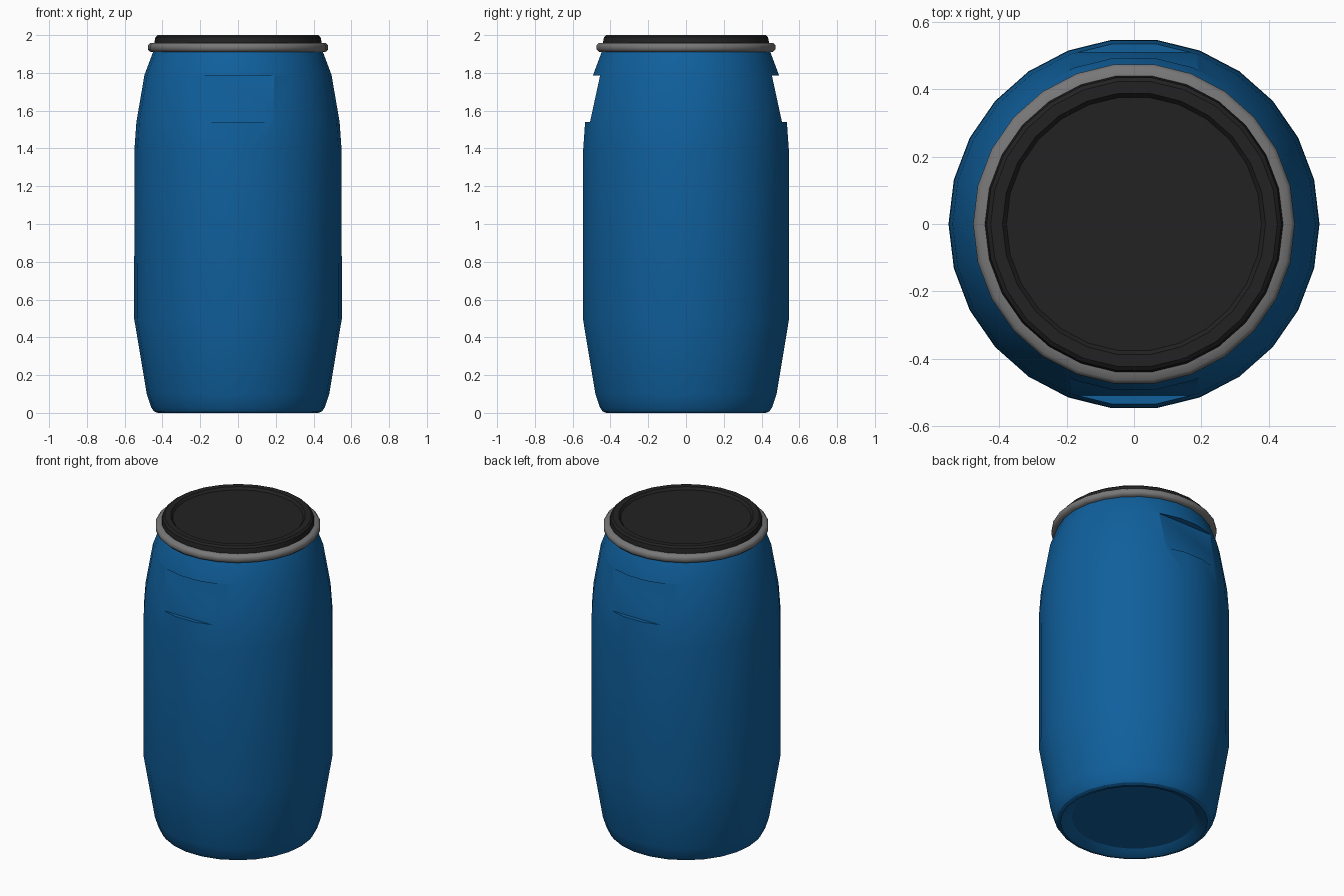
import bpy, bmesh, math

if "Cube" in bpy.data.objects:
    bpy.data.objects.remove(bpy.data.objects["Cube"])

SIDES = 26


def material(name, rgb):
    m = bpy.data.materials.new(name)
    m.diffuse_color = (*rgb, 1)
    m.use_nodes = True
    m.node_tree.nodes["Principled BSDF"].inputs["Base Color"].default_value = m.diffuse_color
    return m


blue = material("blue plastic", (0.005, 0.116, 0.335))
black = material("black plastic", (0.016, 0.016, 0.016))
grey = material("grey metal", (0.19, 0.185, 0.185))


def finish(name, bm, mat):
    bmesh.ops.recalc_face_normals(bm, faces=bm.faces)
    me = bpy.data.meshes.new(name)
    bm.to_mesh(me)
    bm.free()
    me.materials.append(mat)
    ob = bpy.data.objects.new(name, me)
    bpy.context.collection.objects.link(ob)
    return ob


def lathe(name, profile, mat, closed=False):
    """Spin (radius, z) points round z; open ends are capped."""
    bm = bmesh.new()
    rings = []
    for r, z in profile:
        rings.append([bm.verts.new((r * math.cos(i * math.tau / SIDES),
                                    r * math.sin(i * math.tau / SIDES), z))
                      for i in range(SIDES)])
    pairs = list(zip(rings, rings[1:]))
    if closed:
        pairs.append((rings[-1], rings[0]))
    else:
        bm.faces.new(rings[0])
        bm.faces.new(rings[-1])
    for a, b in pairs:
        for i in range(SIDES):
            j = (i + 1) % SIDES
            bm.faces.new((a[i], a[j], b[j], b[i]))
    return finish(name, bm, mat)


def smooth(ob, angle):
    bpy.ops.object.select_all(action='DESELECT')
    ob.select_set(True)
    bpy.context.view_layer.objects.active = ob
    bpy.ops.object.shade_smooth_by_angle(angle=math.radians(angle))


# Barrel body with a slightly dished base
body = lathe("barrel_body", [
    (0.36, 0.03), (0.40, 0.006), (0.425, 0.0), (0.445, 0.008), (0.46, 0.03),
    (0.483, 0.1), (0.55, 0.5), (0.548, 1.4), (0.538, 1.54), (0.495, 1.79),
    (0.45, 1.91), (0.44, 1.93)], blue)

# Hand grip pockets cut into front and back
for side, label in ((-1, "front"), (1, "back")):
    bm = bmesh.new()
    section = [(0.508, 1.54), (0.455, 1.785), (0.7, 1.785), (0.7, 1.54)]
    ends = [[bm.verts.new((x, side * y, z)) for y, z in section]
            for x in (-0.195, 0.195)]
    for e in ends:
        bm.faces.new(e)
    for i in range(4):
        j = (i + 1) % 4
        bm.faces.new((ends[0][i], ends[0][j], ends[1][j], ends[1][i]))
    cutter = finish(label + "_grip_cutter", bm, blue)
    cutter.hide_render = True
    mod = body.modifiers.new(label + "_grip", 'BOOLEAN')
    mod.operation = 'DIFFERENCE'
    mod.solver = 'EXACT'
    mod.object = cutter
    bpy.context.view_layer.objects.active = body
    bpy.ops.object.modifier_apply(modifier=mod.name)
    bpy.data.objects.remove(cutter)
smooth(body, 25)

# Clamping ring round the lid
ring = lathe("clamp_ring", [
    (0.435, 1.91), (0.465, 1.912), (0.477, 1.924), (0.477, 1.946),
    (0.465, 1.958), (0.435, 1.96)], grey, closed=True)
smooth(ring, 60)

# Lid with raised rim and shallow recessed middle
lid = lathe("lid", [
    (0.442, 1.93), (0.442, 1.965), (0.437, 1.99), (0.425, 2.0),
    (0.39, 2.0), (0.378, 1.985)], black)
smooth(lid, 35)
